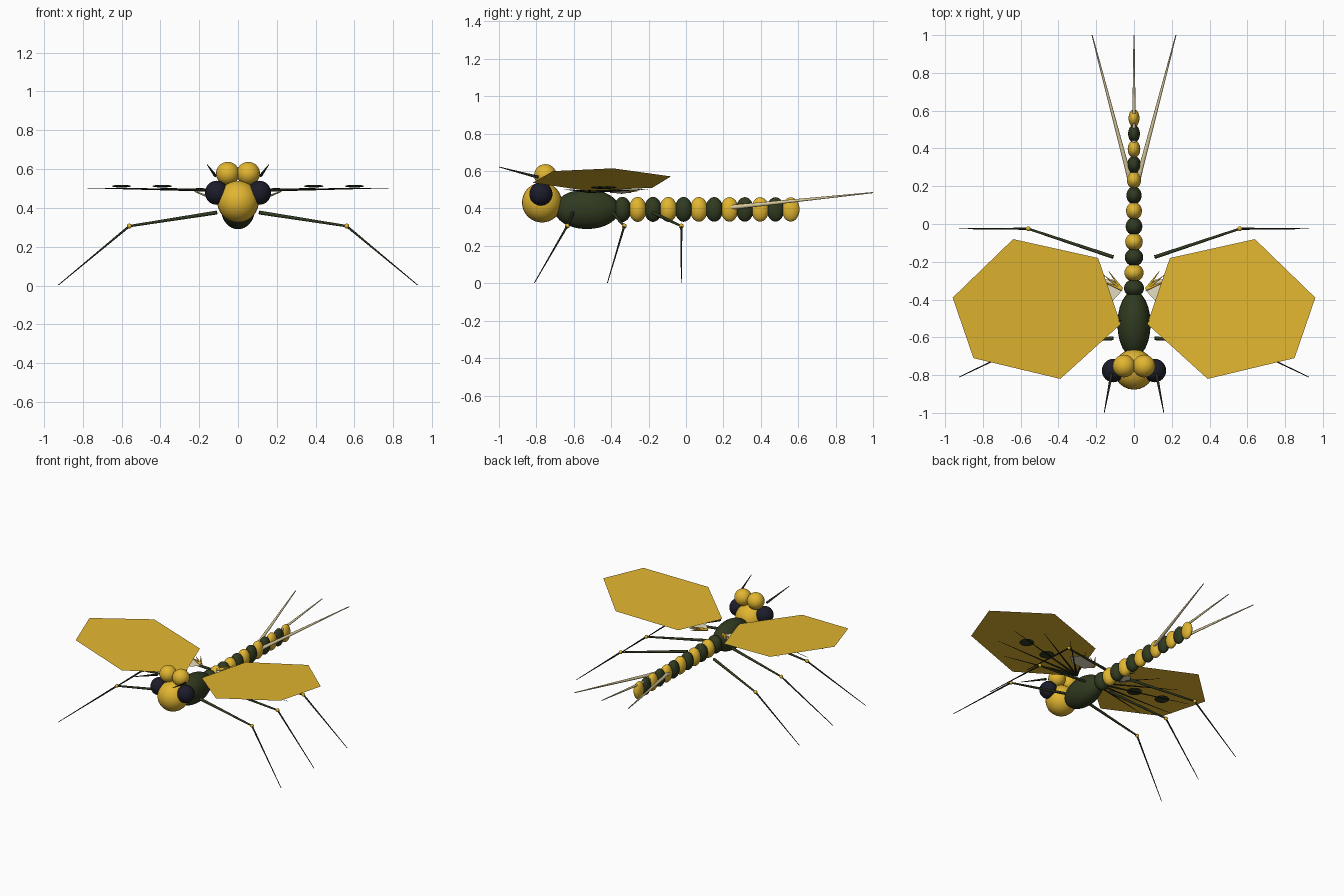
import bpy, math
from mathutils import Vector

if "Cube" in bpy.data.objects:
    bpy.data.objects.remove(bpy.data.objects["Cube"])


def material(name, rgb):
    m = bpy.data.materials.new(name)
    m.diffuse_color = (*rgb, 1)
    m.use_nodes = True
    m.node_tree.nodes["Principled BSDF"].inputs["Base Color"].default_value = m.diffuse_color
    return m


GOLD = material("gold", (0.76, 0.465, 0.03))
GREEN = material("dark_green", (0.03, 0.042, 0.014))
NAVY = material("eye_navy", (0.012, 0.012, 0.024))
DARK = material("dark_brown", (0.02, 0.024, 0.011))
CREAM = material("cream", (0.68, 0.58, 0.32))
PALE = material("pale_cream", (0.78, 0.72, 0.52))


def ball(name, loc, radii, mat, segs=24, rings=16):
    bpy.ops.mesh.primitive_uv_sphere_add(segments=segs, ring_count=rings, radius=1, location=loc)
    ob = bpy.context.object
    ob.name = name
    ob.scale = radii
    ob.data.materials.append(mat)
    bpy.ops.object.shade_smooth()
    return ob


def rod(name, a, b, r1, r2, mat, sides=16):
    a, b = Vector(a), Vector(b)
    d = b - a
    bpy.ops.mesh.primitive_cone_add(vertices=sides, radius1=r1, radius2=r2,
                                    depth=d.length, location=(a + b) / 2)
    ob = bpy.context.object
    ob.name = name
    ob.rotation_euler = d.to_track_quat('Z', 'Y').to_euler()
    ob.data.materials.append(mat)
    bpy.ops.object.shade_smooth_by_angle()
    return ob


def sheet(name, pts, mat):
    me = bpy.data.meshes.new(name)
    me.from_pydata(pts, [], [list(range(len(pts)))])
    me.update()
    if me.polygons[0].normal.z < 0:
        me.flip_normals()
    me.materials.append(mat)
    ob = bpy.data.objects.new(name, me)
    bpy.context.collection.objects.link(ob)
    return ob


# Head and thorax
ball("head", (0, -0.77, 0.432), (0.107, 0.107, 0.107), GOLD)
ball("thorax", (0, -0.53, 0.396), (0.088, 0.175, 0.106), GREEN)

# Abdomen: tapering alternating segments
for i in range(12):
    t = i / 11
    ball(f"abdomen_segment_{i + 1}", (0, -0.34 + 0.9 * t, 0.395),
         (0.053 - 0.024 * t, 0.047, 0.067 - 0.002 * t), GOLD if i % 2 else GREEN)

# Tail filaments
for k, x in (("left", -1), ("middle", 0), ("right", 1)):
    rod(f"tail_filament_{k}", (0.02 * x, 0.23, 0.405), (0.222 * x, 1.0, 0.485), 0.013, 0.003, CREAM)

for side, s in (("left", -1), ("right", 1)):
    # Eyes and antennae
    ball(f"upper_eye_{side}", (0.053 * s, -0.752, 0.577), (0.06, 0.06, 0.06), GOLD)
    ball(f"side_eye_{side}", (0.110 * s, -0.776, 0.478), (0.06, 0.062, 0.062), NAVY)
    rod(f"antenna_{side}", (0.118 * s, -0.79, 0.567), (0.158 * s, -1.0, 0.622), 0.008, 0.002, DARK)

    # Legs: thigh, knee, shin
    for n, hip_y, knee_y, foot_y in (("front", -0.605, -0.635, -0.81),
                                     ("middle", -0.39, -0.33, -0.42),
                                     ("rear", -0.175, -0.025, -0.025)):
        hip = (0.11 * s, hip_y, 0.376)
        knee = (0.56 * s, knee_y, 0.306)
        foot = (0.925 * s, foot_y, 0.003)
        rod(f"{n}_thigh_{side}", hip, knee, 0.010, 0.006, GREEN)
        ball(f"{n}_knee_{side}", knee, (0.013,) * 3, GOLD, 16, 10)
        rod(f"{n}_shin_{side}", knee, foot, 0.006, 0.002, DARK)

    # Large six-sided wing, rising outwards
    outline = ((0.07, -0.53), (0.19, -0.18), (0.64, -0.08),
               (0.96, -0.39), (0.85, -0.71), (0.39, -0.82))
    sheet(f"fore_wing_{side}", [(x * s, y, 0.485 + 0.135 * x) for x, y in outline], GOLD)

    # Dark veins fanning out below the wing
    for j, (ang, length) in enumerate(((-14, 0.55), (0, 0.7), (14, 0.72), (28, 0.6),
                                       (44, 0.45), (62, 0.3))):
        a = math.radians(ang)
        rod(f"wing_vein_{side}_{j + 1}", (0.075 * s, -0.515, 0.489),
            ((0.075 + length * math.cos(a)) * s, -0.515 + length * math.sin(a), 0.502),
            0.007, 0.001, DARK, 12)

    # Dark spots under the wing
    for j, (x, y) in enumerate(((0.39, -0.46), (0.6, -0.42))):
        ball(f"wing_spot_{side}_{j + 1}", (x * s, y, 0.512), (0.05, 0.05, 0.007), GREEN, 24, 8)

    # Small hind wing tucked under the large one, with gold veins
    hind = [(0.165 + 0.105 * math.cos(i * math.pi / 3), -0.35 + 0.065 * math.sin(i * math.pi / 3))
            for i in range(6)]
    sheet(f"hind_wing_{side}", [(x * s, y, 0.475 + 0.08 * x) for x, y in hind], PALE)
    for j, ang in enumerate((22, 38, 54)):
        a = math.radians(ang)
        rod(f"hind_vein_{side}_{j + 1}", (0.065 * s, -0.345, 0.487),
            ((0.065 + 0.12 * math.cos(a)) * s, -0.345 + 0.12 * math.sin(a), 0.495),
            0.009, 0.001, GOLD, 12)
